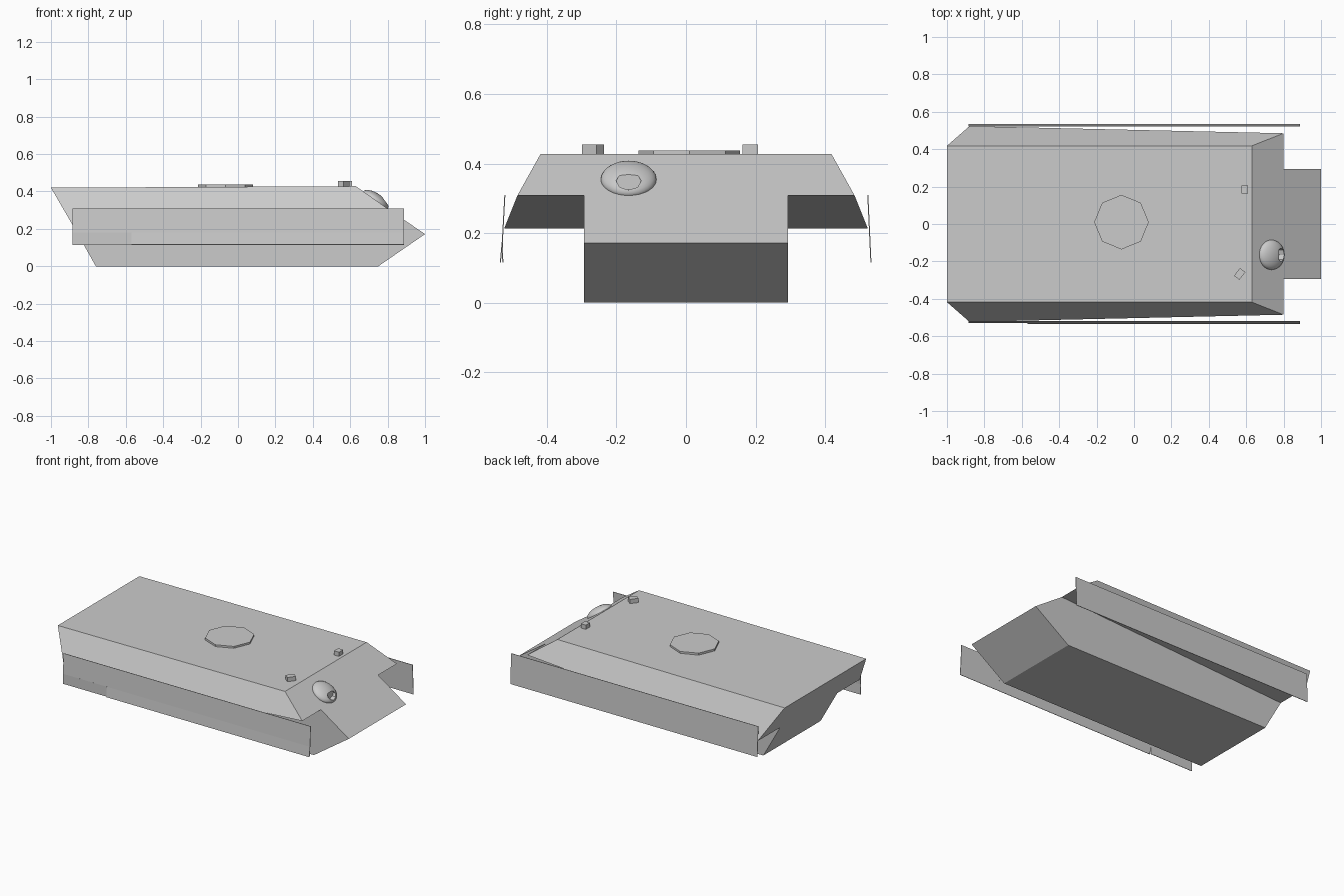
import bpy, bmesh, math
from mathutils import Matrix, Vector

if "Cube" in bpy.data.objects:
    bpy.data.objects.remove(bpy.data.objects["Cube"])


def make_object(name, verts, faces):
    mesh = bpy.data.meshes.new(name)
    mesh.from_pydata(verts, [], faces)
    bm = bmesh.new()
    bm.from_mesh(mesh)
    bmesh.ops.recalc_face_normals(bm, faces=bm.faces)
    bm.to_mesh(mesh)
    bm.free()
    obj = bpy.data.objects.new(name, mesh)
    bpy.context.collection.objects.link(obj)
    return obj


def box(name, loc, size, turn=0):
    bpy.ops.mesh.primitive_cube_add(size=1, location=loc, rotation=(0, 0, turn))
    obj = bpy.context.object
    obj.name = name
    obj.scale = size
    return obj


# Hull: half outline points, mirrored across y
half = [
    (-0.76, 0.293, 0.0), (-0.88, 0.293, 0.213), (-0.88, 0.523, 0.213), (-1.0, 0.418, 0.42),
    (0.75, 0.293, 0.0), (1.0, 0.293, 0.172), (0.80, 0.293, 0.308), (0.80, 0.485, 0.308),
    (0.63, 0.418, 0.428)]
n = len(half)
verts = half + [(x, -y, z) for x, y, z in half]
side_faces = [(0, 4, 5, 6, 1), (1, 6, 7, 2), (2, 7, 8, 3)]   # lower side, sponson floor, upper side
faces = side_faces + [tuple(i + n for i in f) for f in side_faces]
for strip in [(0, 4), (4, 5), (5, 6, 7, 8), (8, 3), (3, 2, 1, 0)]:  # floor, bow, glacis, deck, stern
    faces.append(strip + tuple(i + n for i in reversed(strip)))
make_object("hull", verts, faces)


# Side skirts: thin sheets leaning outward toward the bottom
def skirt(name, side, x0, x1, top, bottom):
    (zt, yt), (zb, yb) = top, bottom
    sheet = [(x0, side * yt, zt), (x1, side * yt, zt), (x1, side * yb, zb), (x0, side * yb, zb)]
    obj = make_object(name, sheet, [(0, 1, 2, 3)])
    mod = obj.modifiers.new("thickness", "SOLIDIFY")
    mod.thickness = 0.003
    mod.offset = 0


skirt("left_skirt", 1, -0.885, 0.887, (0.31, 0.523), (0.115, 0.532))
skirt("right_skirt_upper", -1, -0.885, 0.887, (0.31, 0.521), (0.18, 0.528))
skirt("right_skirt_lower_front", -1, -0.57, 0.887, (0.18, 0.528), (0.115, 0.534))
skirt("right_skirt_lower_rear", -1, -0.885, -0.57, (0.18, 0.528), (0.115, 0.527))

# Turret ring on the deck
bpy.ops.mesh.primitive_cylinder_add(vertices=8, radius=0.146, depth=0.025,
                                    location=(-0.067, 0.01, 0.4245))
bpy.context.object.name = "turret_ring"

# Periscope blocks
box("driver_periscope", (0.592, 0.185, 0.437), (0.036, 0.044, 0.036))
box("gunner_periscope", (0.565, -0.267, 0.437), (0.052, 0.036, 0.036), math.radians(52))

# Ball mount: flattened dome lying on the glacis
normal = Vector((0.563, 0, 0.826))
centre = Vector((0.735, -0.165, 0.354))
tilt = normal.to_track_quat('Z', 'Y').to_matrix().to_4x4()
bpy.ops.mesh.primitive_uv_sphere_add(segments=32, ring_count=16, radius=1)
dome = bpy.context.object
dome.name = "ball_mount"
dome.data.transform(Matrix.Translation(centre) @ tilt @ Matrix.Diagonal((0.08, 0.08, 0.036, 1)))

# Recess in the ball mount
bpy.ops.mesh.primitive_cylinder_add(vertices=8, radius=1, depth=1)
cutter = bpy.context.object
cutter.name = "recess_cutter"
cutter.data.transform(Matrix.Translation((0.825, -0.165, 0.35)) @ Matrix.Diagonal((0.1, 0.036, 0.026, 1))
                      @ Matrix.Rotation(math.pi / 2, 4, 'Y'))
cutter.hide_render = True
cutter.hide_viewport = True
cut = dome.modifiers.new("recess", "BOOLEAN")
cut.operation = 'DIFFERENCE'
cut.object = cutter
cut.solver = 'EXACT'

bpy.ops.object.select_all(action='DESELECT')
dome.select_set(True)
bpy.context.view_layer.objects.active = dome
bpy.ops.object.shade_smooth_by_angle(angle=math.radians(35))
